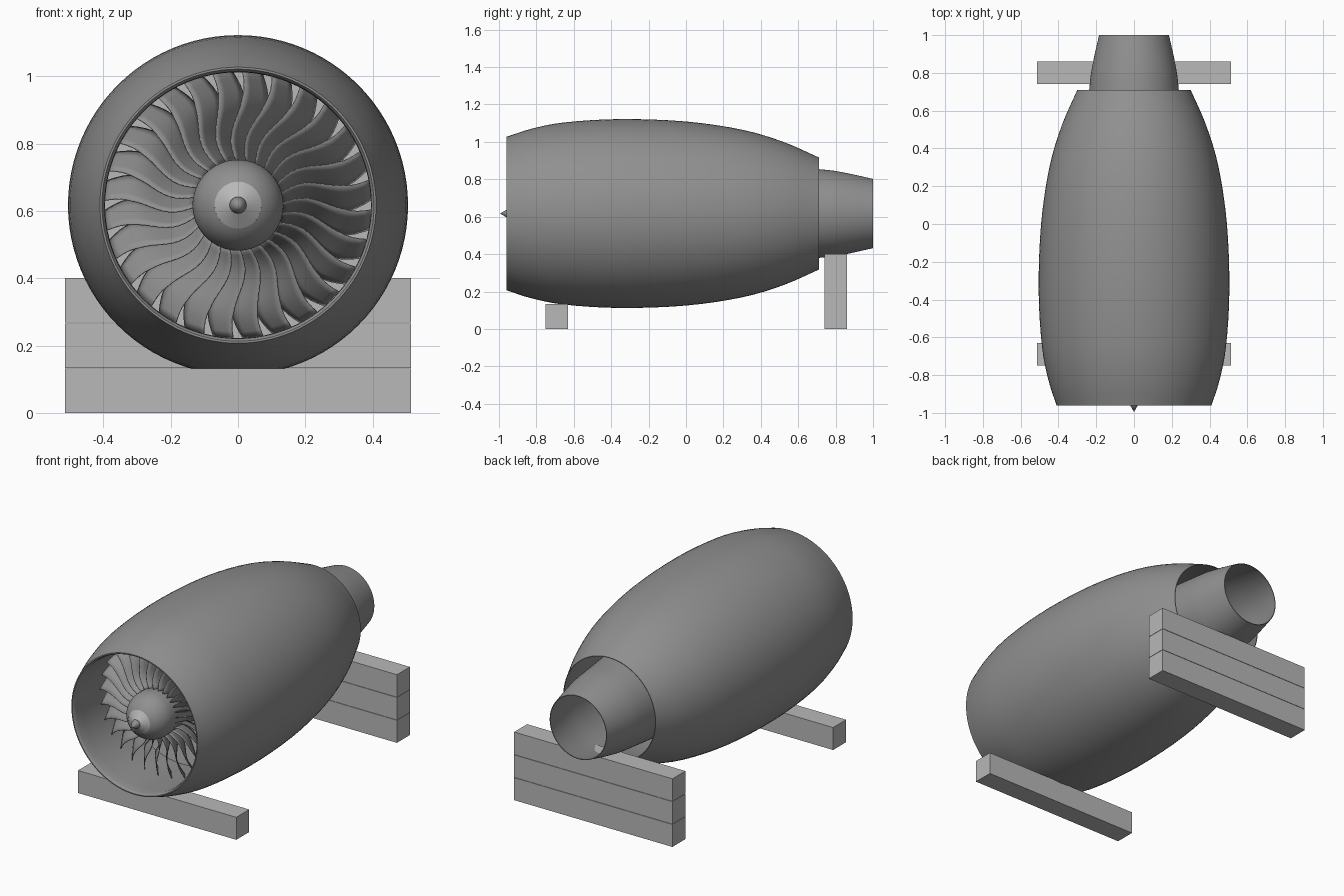
import bpy, bmesh, math
from mathutils import Vector

cube = bpy.data.objects.get("Cube")
if cube:
    bpy.data.objects.remove(cube, do_unlink=True)

AXIS_Z = 0.617


def material(name, value):
    m = bpy.data.materials.new(name)
    m.use_nodes = True
    colour = (value, value, value, 1)
    m.diffuse_color = colour
    bsdf = next(n for n in m.node_tree.nodes if n.type == 'BSDF_PRINCIPLED')
    bsdf.inputs["Base Color"].default_value = colour
    return m


dark = material("dark grey", 0.28)
light = material("light grey", 0.48)


def finish(name, bm, mat, smooth=True, angle=35):
    bmesh.ops.recalc_face_normals(bm, faces=bm.faces)
    mesh = bpy.data.meshes.new(name)
    bm.to_mesh(mesh)
    bm.free()
    mesh.materials.append(mat)
    ob = bpy.data.objects.new(name, mesh)
    bpy.context.collection.objects.link(ob)
    if smooth:
        bpy.ops.object.select_all(action='DESELECT')
        ob.select_set(True)
        bpy.context.view_layer.objects.active = ob
        bpy.ops.object.shade_smooth_by_angle(angle=math.radians(angle))
    return ob


def rounded(points, steps=4):
    """Smooth curve through (y, radius) points."""
    p = [Vector(q) for q in points]
    p = [2 * p[0] - p[1]] + p + [2 * p[-1] - p[-2]]
    out = []
    for a, b, c, d in zip(p, p[1:], p[2:], p[3:]):
        for i in range(steps):
            t = i / steps
            out.append(0.5 * (2 * b + (c - a) * t + (2 * a - 5 * b + 4 * c - d) * t ** 2
                              + (3 * b - a - 3 * c + d) * t ** 3))
    return out + [p[-2]]


def revolve(name, profile, mat, segments=96, closed=False):
    """Turn a (y, radius) profile about the engine axis."""
    bm = bmesh.new()
    rings = []
    for y, r in profile:
        count = segments if r > 1e-5 else 1
        rings.append([bm.verts.new((r * math.cos(math.tau * i / segments), y,
                                    AXIS_Z + r * math.sin(math.tau * i / segments)))
                      for i in range(count)])
    pairs = list(zip(rings, rings[1:]))
    if closed:
        pairs.append((rings[-1], rings[0]))
    for a, b in pairs:
        for i in range(segments):
            j = (i + 1) % segments
            quad = [a[i % len(a)], a[j % len(a)], b[j % len(b)], b[i % len(b)]]
            bm.faces.new(list(dict.fromkeys(quad)))
    return finish(name, bm, mat)


# Cowling: bulged outer skin, thin lip and inner duct
outer = rounded([(-0.96, 0.41), (-0.83, 0.452), (-0.65, 0.487), (-0.35, 0.505), (0, 0.492),
                 (0.3, 0.448), (0.52, 0.383), (0.71, 0.3)])
inner = rounded([(0.71, 0.296), (0.5, 0.375), (0.2, 0.42), (-0.3, 0.402), (-0.7, 0.395),
                 (-0.94, 0.396)])
lip = [(-0.953, 0.399), (-0.96, 0.404)]
revolve("cowling", outer + inner + lip, dark, closed=True)

# Engine core and exhaust pipe, open at the back
core = rounded([(-0.78, 0.133), (-0.55, 0.14), (-0.2, 0.21), (0.3, 0.262), (0.71, 0.237),
                (0.85, 0.218), (1, 0.185)])
bore = [(1, 0.181), (0.85, 0.213), (0.71, 0.231), (0.3, 0.25), (0.2, 0)]
revolve("core_and_exhaust_pipe", core + bore, dark)

# Pale bulkhead behind the fan
revolve("fan_backing", [(-0.52, 0.138), (-0.52, 0.4)], light)

# Spinner: round dome, pale nose cap and small spike
dome = [(-0.8 - 0.135 * math.sin(a), 0.135 * math.cos(a))
        for a in [math.radians(59) * i / 12 for i in range(13)]]
revolve("spinner", [(-0.76, 0.135)] + dome, dark, segments=64)
revolve("spinner_cap", [(-0.915, 0.07), (-0.945, 0.025)], light, segments=24)
revolve("spinner_spike", [(-0.945, 0.025), (-0.96, 0.02), (-0.995, 0)], dark, segments=12)

# Fan: twisted blades with a wavy S-shaped sweep
BLADES, ROWS, COLS = 28, 14, 4
bm = bmesh.new()
for k in range(BLADES):
    base = math.tau * (k + 0.5) / BLADES + math.pi / 2
    grid = []
    for i in range(ROWS + 1):
        t = i / ROWS
        r = 0.13 + 0.264 * t
        width = 0.04 + 0.038 * min(1, t / 0.7) - 0.018 * max(0, (t - 0.7) / 0.3)
        depth = 0.13 - 0.05 * t
        sweep = -0.016 * math.sin(math.tau * t)
        row = []
        for j in range(COLS + 1):
            s = j / COLS - 0.5
            a = base - (s * width + sweep) / r
            y = -0.71 + 0.03 * t + s * depth
            row.append(bm.verts.new((r * math.cos(a), y, AXIS_Z + r * math.sin(a))))
        grid.append(row)
    for lo, hi in zip(grid, grid[1:]):
        for j in range(COLS):
            bm.faces.new((lo[j], lo[j + 1], hi[j + 1], hi[j]))
fan = finish("fan_blades", bm, dark)
solid = fan.modifiers.new("thickness", 'SOLIDIFY')
solid.thickness = 0.003
solid.offset = 0


# Timber supports
def beam(name, y, z):
    bm = bmesh.new()
    bmesh.ops.create_cube(bm, size=1)
    for v in bm.verts:
        v.co = (v.co.x * 1.028, y + v.co.y * 0.12, z + (v.co.z + 0.5) * 0.132)
    finish(name, bm, light, smooth=False)


beam("front_support_beam", -0.69, 0)
for n, level in enumerate(("lower", "middle", "upper")):
    beam(f"rear_support_beam_{level}", 0.8, n * 0.134)
